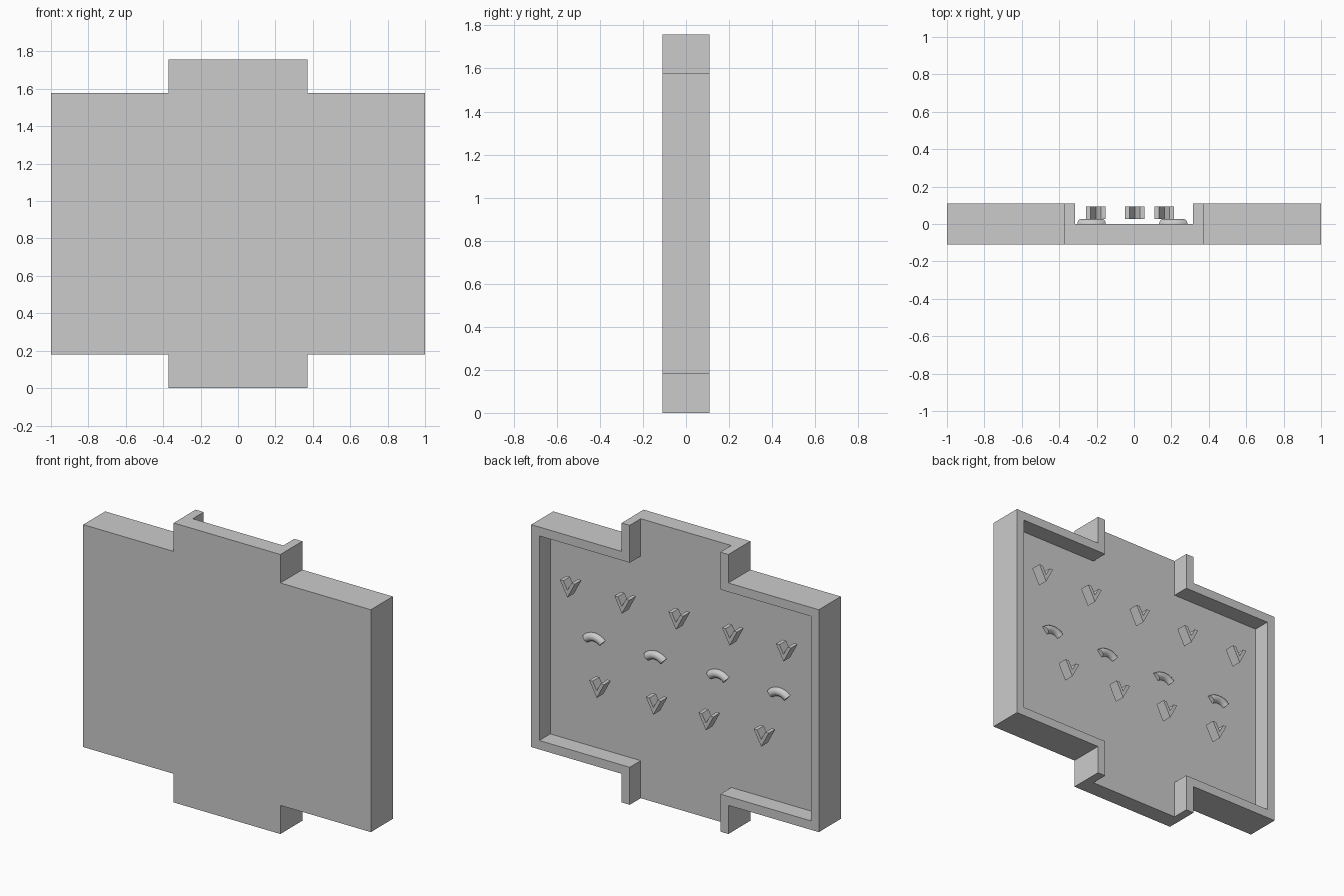
import bpy, bmesh
from math import sin, cos, radians, pi

if "Cube" in bpy.data.objects:
    bpy.data.objects.remove(bpy.data.objects["Cube"])

DEPTH = 0.109          # half thickness of the whole tray
LOW, HIGH, TOP = 0.18, 1.578, 1.757
TAB, WALL = 0.371, 0.056


def finish(name, bm):
    bmesh.ops.recalc_face_normals(bm, faces=bm.faces[:])
    mesh = bpy.data.meshes.new(name)
    bm.to_mesh(mesh)
    bm.free()
    ob = bpy.data.objects.new(name, mesh)
    bpy.context.collection.objects.link(ob)
    return ob


def prism(name, points, y0, y1, x=0, z=0):
    """Extrude an (x, z) outline from y0 to y1."""
    bm = bmesh.new()
    face = bm.faces.new([bm.verts.new((x + px, y0, z + pz)) for px, pz in points])
    out = bmesh.ops.extrude_face_region(bm, geom=[face])
    verts = [v for v in out["geom"] if isinstance(v, bmesh.types.BMVert)]
    bmesh.ops.translate(bm, vec=(0, y1 - y0, 0), verts=verts)
    return finish(name, bm)


def arched_bar(name, x, z, radius=0.085, tube=0.026, half=radians(43), steps=12, sides=16):
    """Short round bar bent into an arch, half sunk in the plate."""
    bm = bmesh.new()
    rings = []
    for i in range(steps + 1):
        a = -half + 2 * half * i / steps
        ring = []
        for j in range(sides):
            t = 2 * pi * j / sides
            r = radius + tube * cos(t)
            ring.append(bm.verts.new((x + r * sin(a), tube * sin(t), z + r * cos(a))))
        rings.append(ring)
    for r0, r1 in zip(rings, rings[1:]):
        for j in range(sides):
            k = (j + 1) % sides
            bm.faces.new((r0[j], r0[k], r1[k], r1[j]))
    bm.faces.new(rings[0])
    bm.faces.new(rings[-1])
    ob = finish(name, bm)
    bpy.context.view_layer.objects.active = ob
    ob.select_set(True)
    bpy.ops.object.shade_smooth_by_angle(angle=radians(35))
    ob.select_set(False)


# front plate with a tab above and below
half_outline = [(TAB, 0), (TAB, LOW), (1, LOW), (1, HIGH), (TAB, HIGH), (TAB, TOP)]
prism("plate", half_outline + [(-x, z) for x, z in reversed(half_outline)], -DEPTH, 0)

# raised rim on each side, open at the tab ends
inner = [(TAB - WALL, TOP), (TAB - WALL, HIGH - WALL), (1 - WALL, HIGH - WALL),
         (1 - WALL, LOW + WALL), (TAB - WALL, LOW + WALL), (TAB - WALL, 0)]
for side, s in (("right", 1), ("left", -1)):
    prism("rim_" + side, [(s * x, z) for x, z in half_outline + inner], 0, DEPTH)

# V-shaped clips in two rows, standing clear of the plate
vee = [(-0.052, 0.049), (-0.028, 0.049), (0, -0.004), (0.028, 0.049), (0.052, 0.049),
       (0, -0.049)]
for row, (z, xs) in enumerate([(1.227, (0.76, 0.381, 0.005, -0.368, -0.743)),
                               (0.65, (0.556, 0.162, -0.204, -0.588))]):
    for i, x in enumerate(xs):
        prism(f"clip_{row}_{i}", vee, 0.027, 0.093, x, z)

# arched bars between the rows
for i, x in enumerate((0.635, 0.21, -0.227, -0.651)):
    arched_bar(f"arched_bar_{i}", x, 0.843)
